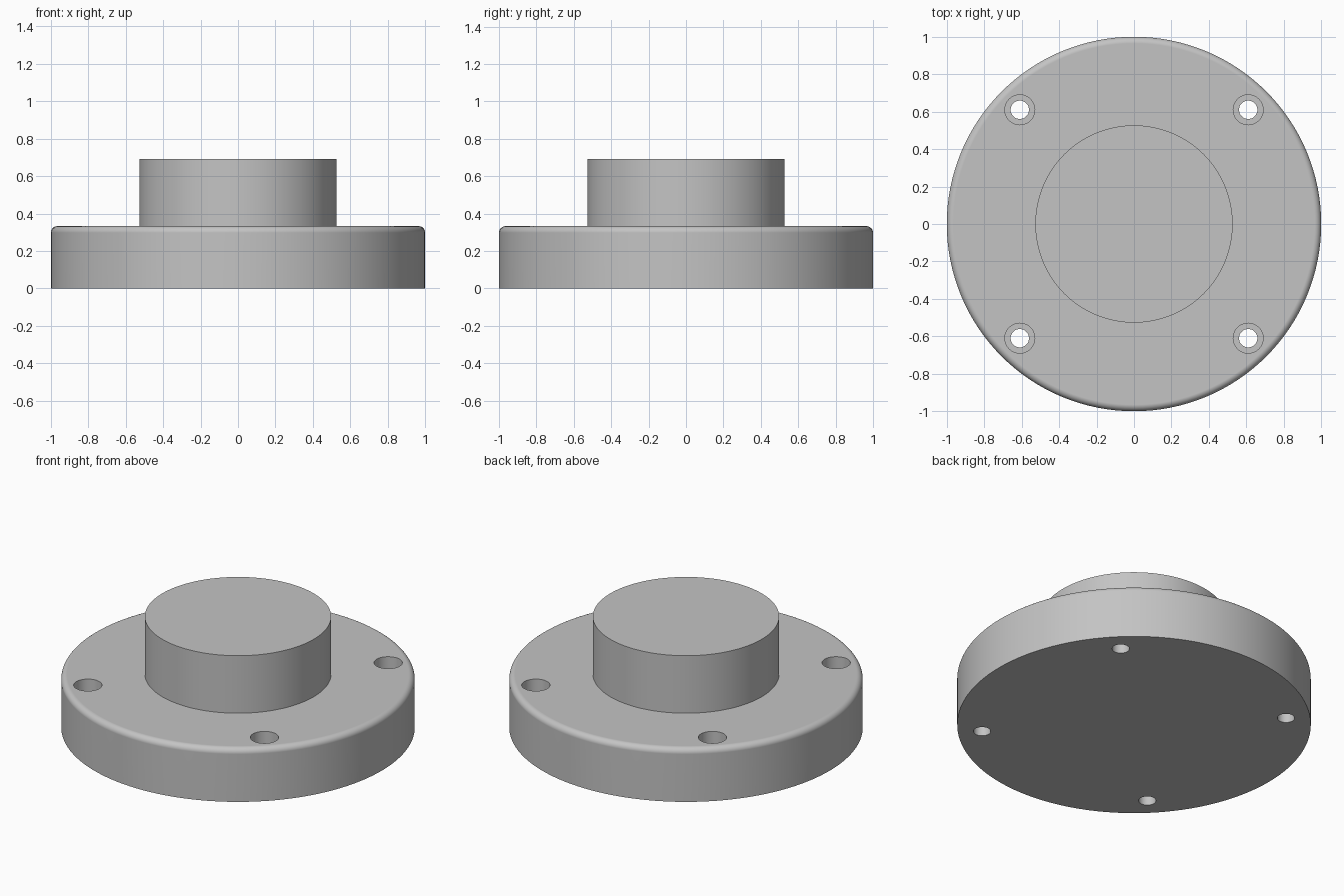
import bpy
import bmesh
from math import cos, sin, pi

cube = bpy.data.objects.get("Cube")
if cube:
    bpy.data.objects.remove(cube, do_unlink=True)

FLANGE_R, FLANGE_H = 1.0, 0.333
HUB_R, HUB_TOP = 0.527, 0.692
FILLET = 0.035
HOLE_R, BORE_R, BORE_FLOOR = 0.049, 0.08, 0.17
HOLE_OFFSET = 0.61

grey = bpy.data.materials.new("plain grey")
grey.use_nodes = True
colour = (0.55, 0.55, 0.55, 1)
grey.diffuse_color = colour
grey.node_tree.nodes["Principled BSDF"].inputs["Base Color"].default_value = colour


def revolve(name, profile, steps, centre=(0, 0, 0)):
    """Solid of revolution about z; the profile starts and ends off the axis."""
    bm = bmesh.new()
    rings = [[bm.verts.new((r * cos(2 * pi * i / steps), r * sin(2 * pi * i / steps), z))
              for i in range(steps)] for r, z in profile]
    for low, high in zip(rings, rings[1:]):
        for i in range(steps):
            j = (i + 1) % steps
            bm.faces.new((low[i], low[j], high[j], high[i]))
    bm.faces.new(rings[0][::-1])
    bm.faces.new(rings[-1])
    mesh = bpy.data.meshes.new(name)
    bm.to_mesh(mesh)
    bm.free()
    mesh.materials.append(grey)
    obj = bpy.data.objects.new(name, mesh)
    obj.location = centre
    bpy.context.collection.objects.link(obj)
    return obj


# Flange with rounded top rim, and the central hub
rim = [(FLANGE_R - FILLET + FILLET * cos(a), FLANGE_H - FILLET + FILLET * sin(a))
       for a in (pi / 2 * k / 8 for k in range(9))]
body = revolve("flange_and_hub",
               [(FLANGE_R, 0)] + rim +
               [(HUB_R, FLANGE_H), (HUB_R, HUB_TOP)], 128)

# Four counterbored bolt holes
bore = [(HOLE_R, -0.1), (HOLE_R, BORE_FLOOR), (BORE_R, BORE_FLOOR), (BORE_R, FLANGE_H + 0.1)]
cutters = []
for sx in (-1, 1):
    for sy in (-1, 1):
        cutter = revolve("bolt_hole_cutter", bore, 48,
                         (sx * HOLE_OFFSET, sy * HOLE_OFFSET, 0))
        cutter.hide_render = True
        cut = body.modifiers.new("bolt_hole", 'BOOLEAN')
        cut.operation = 'DIFFERENCE'
        cut.solver = 'EXACT'
        cut.object = cutter
        cutters.append(cutter)

# Bake the holes into the body
for obj in bpy.context.selected_objects:
    obj.select_set(False)
bpy.context.view_layer.objects.active = body
body.select_set(True)
for name in [m.name for m in body.modifiers]:
    bpy.ops.object.modifier_apply(modifier=name)
for cutter in cutters:
    bpy.data.objects.remove(cutter, do_unlink=True)

# Smooth the round walls, keep hard edges and flat faces crisp
bpy.ops.object.shade_smooth_by_angle(angle=pi / 6)
weighted = body.modifiers.new("flat_face_normals", 'WEIGHTED_NORMAL')
weighted.keep_sharp = True
